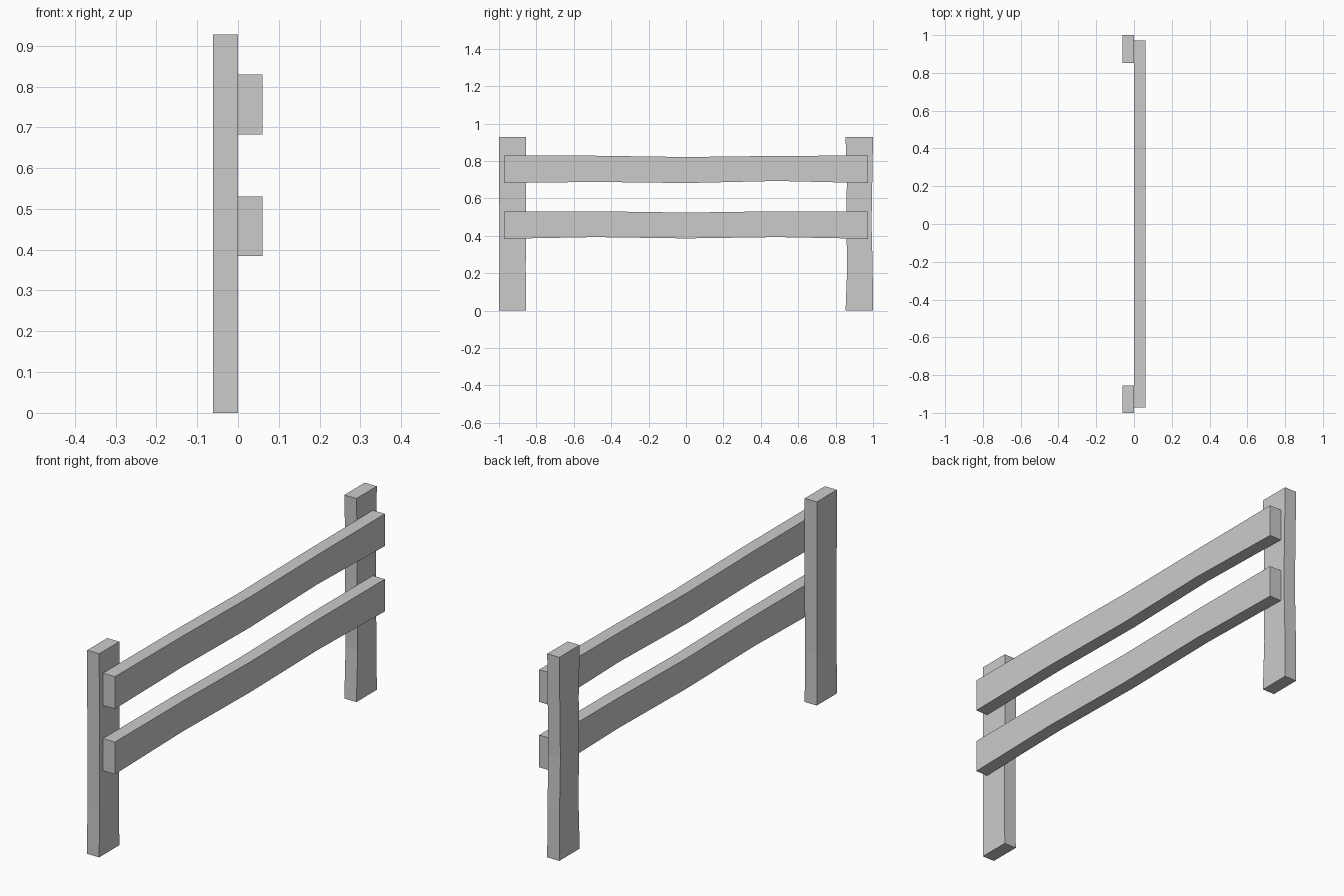
import bpy

if "Cube" in bpy.data.objects:
    bpy.data.objects.remove(bpy.data.objects["Cube"])

POST_H = 0.928
RAIL_HALF = 0.972


def plank(name, x0, x1, stations, edge_a, edge_b, upright):
    """Board swept along y or z, with slightly uneven long edges."""
    verts, faces = [], []
    for s, a, b in zip(stations, edge_a, edge_b):
        for x, e in ((x0, a), (x1, a), (x1, b), (x0, b)):
            verts.append((x, e, s) if upright else (x, s, e))
    n = len(stations)
    for i in range(n - 1):
        for k in range(4):
            j = (k + 1) % 4
            q = (i * 4 + k, i * 4 + j, i * 4 + 4 + j, i * 4 + 4 + k)
            faces.append(q if upright else q[::-1])
    caps = [(3, 2, 1, 0), tuple(4 * (n - 1) + k for k in range(4))]
    faces += caps if upright else [c[::-1] for c in caps]
    mesh = bpy.data.meshes.new(name)
    mesh.from_pydata(verts, [], faces)
    obj = bpy.data.objects.new(name, mesh)
    bpy.context.collection.objects.link(obj)


# Upright posts
heights = [POST_H * i / 4 for i in range(5)]
plank("left_post", -0.061, 0, heights,
      [-1, -0.998, -0.998, -0.999, -1],
      [-0.855, -0.857, -0.855, -0.855, -0.855], True)
plank("right_post", -0.061, 0, heights,
      [0.853, 0.862, 0.857, 0.860, 0.853],
      [1, 0.998, 0.992, 0.996, 1], True)

# Horizontal rails
spans = [RAIL_HALF * (i / 2 - 1) for i in range(5)]
plank("upper_rail", 0, 0.06, spans,
      [0.682, 0.688, 0.682, 0.693, 0.682],
      [0.829, 0.828, 0.821, 0.827, 0.829], False)
plank("lower_rail", 0, 0.06, spans,
      [0.384, 0.393, 0.386, 0.393, 0.384],
      [0.531, 0.531, 0.524, 0.531, 0.531], False)
